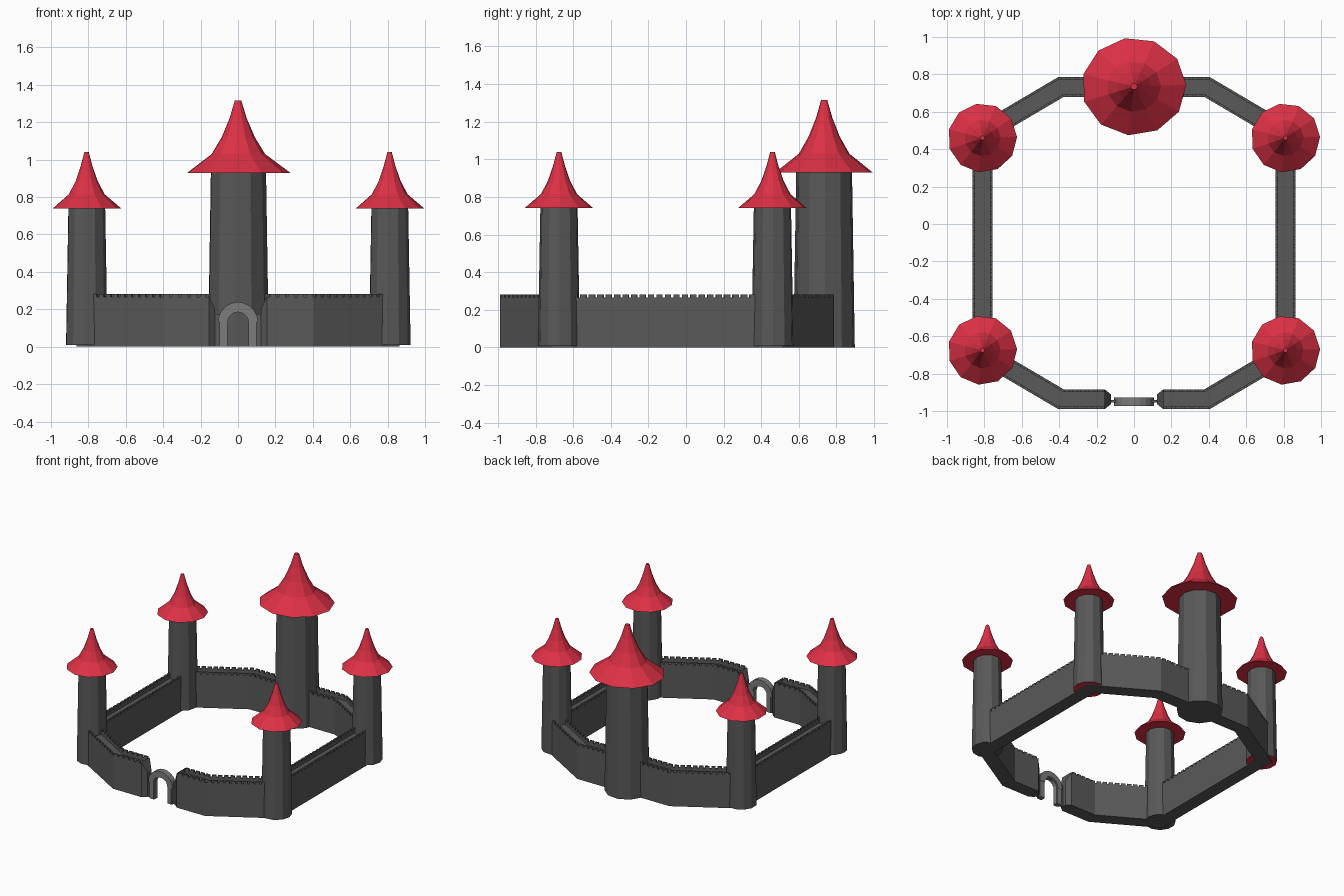
import bpy, bmesh, math
from mathutils import Vector

if "Cube" in bpy.data.objects:
    bpy.data.objects.remove(bpy.data.objects["Cube"])

red = bpy.data.materials.new("roof_red")
red.diffuse_color = (0.72, 0.03, 0.06, 1)
red.use_nodes = True
red.node_tree.nodes["Principled BSDF"].inputs["Base Color"].default_value = red.diffuse_color
stone = bpy.data.materials.new("stone")
stone.diffuse_color = (0.1, 0.1, 0.1, 1)
stone.use_nodes = True
stone.node_tree.nodes["Principled BSDF"].inputs["Base Color"].default_value = stone.diffuse_color
trim = bpy.data.materials.new("gate_stone")
trim.diffuse_color = (0.2, 0.2, 0.2, 1)
trim.use_nodes = True
trim.node_tree.nodes["Principled BSDF"].inputs["Base Color"].default_value = trim.diffuse_color


def finish(bm, name, mats, mirror=False):
    bmesh.ops.recalc_face_normals(bm, faces=bm.faces)
    me = bpy.data.meshes.new(name)
    bm.to_mesh(me)
    bm.free()
    for m in mats:
        me.materials.append(m)
    ob = bpy.data.objects.new(name, me)
    bpy.context.collection.objects.link(ob)
    if mirror:
        ob.modifiers.new("mirror", 'MIRROR').use_mirror_merge = False
    return ob


def skin(bm, rings, closed=True):
    """Bridge successive vertex rings and cap both ends."""
    vs = [[bm.verts.new(p) for p in r] for r in rings]
    n = len(vs[0])
    for a, b in zip(vs, vs[1:]):
        for i in range(n):
            bm.faces.new((a[i], a[(i + 1) % n], b[(i + 1) % n], b[i]))
    bm.faces.new(vs[0])
    bm.faces.new(vs[-1])


def lathe(name, x, y, profile, mats, sides=11, ysq=1.0):
    bm = bmesh.new()
    rings = []
    for r, z in profile:
        angs = [math.radians(100) + math.tau * i / sides for i in range(sides)]
        rings.append([(x + r * math.cos(a), y + r * ysq * math.sin(a), z) for a in angs])
    skin(bm, rings)
    return finish(bm, name, mats)


# Corner towers with flared roofs
ROOF = [(0.185, 0.74), (0.097, 0.815), (0.06, 0.885), (0.032, 0.965), (0.012, 1.04)]
for label, x, y in (("front_left", -0.81, -0.675), ("front_right", 0.81, -0.675),
                    ("back_left", -0.81, 0.46), ("back_right", 0.81, 0.46)):
    t = lathe(label + "_tower", x, y, [(0.113, 0.008), (0.1, 0.745)], [stone, red])
    if y > 0:  # the back towers have red undersides
        for p in t.data.polygons:
            if p.normal.z < -0.9:
                p.material_index = 1
    lathe(label + "_roof", x, y, ROOF, [red])

# Main keep
lathe("keep_tower", 0, 0.735, [(0.165, 0), (0.15, 0.935)], [stone])
lathe("keep_roof", 0, 0.735, [(0.28, 0.93), (0.145, 1.03), (0.09, 1.12),
                              (0.047, 1.22), (0.018, 1.315)], [red], ysq=0.935)

# Curtain wall: channel section swept along half the plan, then mirrored
PATH = [Vector(p) for p in ((0.05, 0.733), (0.39, 0.733), (0.81, 0.485),
                            (0.81, -0.69), (0.39, -0.937), (0.155, -0.937))]
HALF, THICK, DECK, BASE, TOP = 0.053, 0.013, 0.24, 0.265, 0.281
dirs = [(b - a).normalized() for a, b in zip(PATH, PATH[1:])]
norms = [Vector((-d.y, d.x)) for d in dirs]


def offset(i, d):
    a, b = norms[max(i - 1, 0)], norms[min(i, len(norms) - 1)]
    m = (a + b).normalized()
    return PATH[i] + m * (d / m.dot(a))


inner = HALF - THICK
section = [(-HALF, 0), (HALF, 0), (HALF, BASE), (inner, BASE), (inner, DECK),
           (-inner, DECK), (-inner, BASE), (-HALF, BASE)]
bm = bmesh.new()
skin(bm, [[(*offset(i, d), z) for d, z in section] for i in range(len(PATH))])
finish(bm, "curtain_wall", [stone], True)

# Merlons along both wall edges
bm = bmesh.new()
for lo, hi in ((-HALF, -inner), (inner, HALF)):
    for i in range(len(PATH) - 1):
        a, b = offset(i, lo), offset(i + 1, lo)
        length = (b - a).length
        n = max(1, round(length / 0.045))
        step = length / n
        for k in range(n):
            s, e = a + dirs[i] * (step * k), a + dirs[i] * (step * (k + 0.7))
            w = norms[i] * (hi - lo)
            foot = [s, e, e + w, s + w]
            skin(bm, [[(*p, z) for p in foot] for z in (BASE - 0.002, TOP)])
finish(bm, "merlons", [stone], True)

# Tapered wall ends beside the gate
bm = bmesh.new()
y = -0.937
skin(bm, [[(0.157, y - HALF, z1), (0.157, y + HALF, z1), (0.122, y + 0.025, z2), (0.122, y - 0.025, z2)]
          for z1, z2 in ((0, 0), (0.275, 0.2))])
# Thin link between wall end and gate
skin(bm, [[(0.095, y - 0.018, z), (0.13, y - 0.018, z), (0.13, y - 0.004, z), (0.095, y - 0.004, z)]
          for z in (0, 0.175)])
finish(bm, "wall_ends", [stone], True)


def arch(name, ro, ri, spring, y0, y1, foot):
    """Arch band with straight legs down to foot."""
    pts = [(1, foot)] + [(math.cos(math.pi * i / 10), spring) for i in range(11)] + [(-1, foot)]
    bm = bmesh.new()
    rings = []
    for k, (c, z) in enumerate(pts):
        s = math.sin(math.pi * (k - 1) / 10) if 0 < k < 12 else 0
        rings.append([(c * r, yy, z + r * s) for r, yy in ((ro, y0), (ro, y1), (ri, y1), (ri, y0))])
    skin(bm, rings)
    finish(bm, name, [trim])


# Gate: main arch, projecting hood and side posts
arch("gate_arch", 0.1, 0.055, 0.13, -0.965, -0.933, 0)
arch("gate_hood", 0.107, 0.062, 0.132, -0.973, -0.927, 0.13)
bm = bmesh.new()
skin(bm, [[(0.06, -0.971, z), (0.092, -0.971, z), (0.092, -0.929, z), (0.06, -0.929, z)]
          for z in (0, 0.135)])
finish(bm, "gate_posts", [trim], True)
